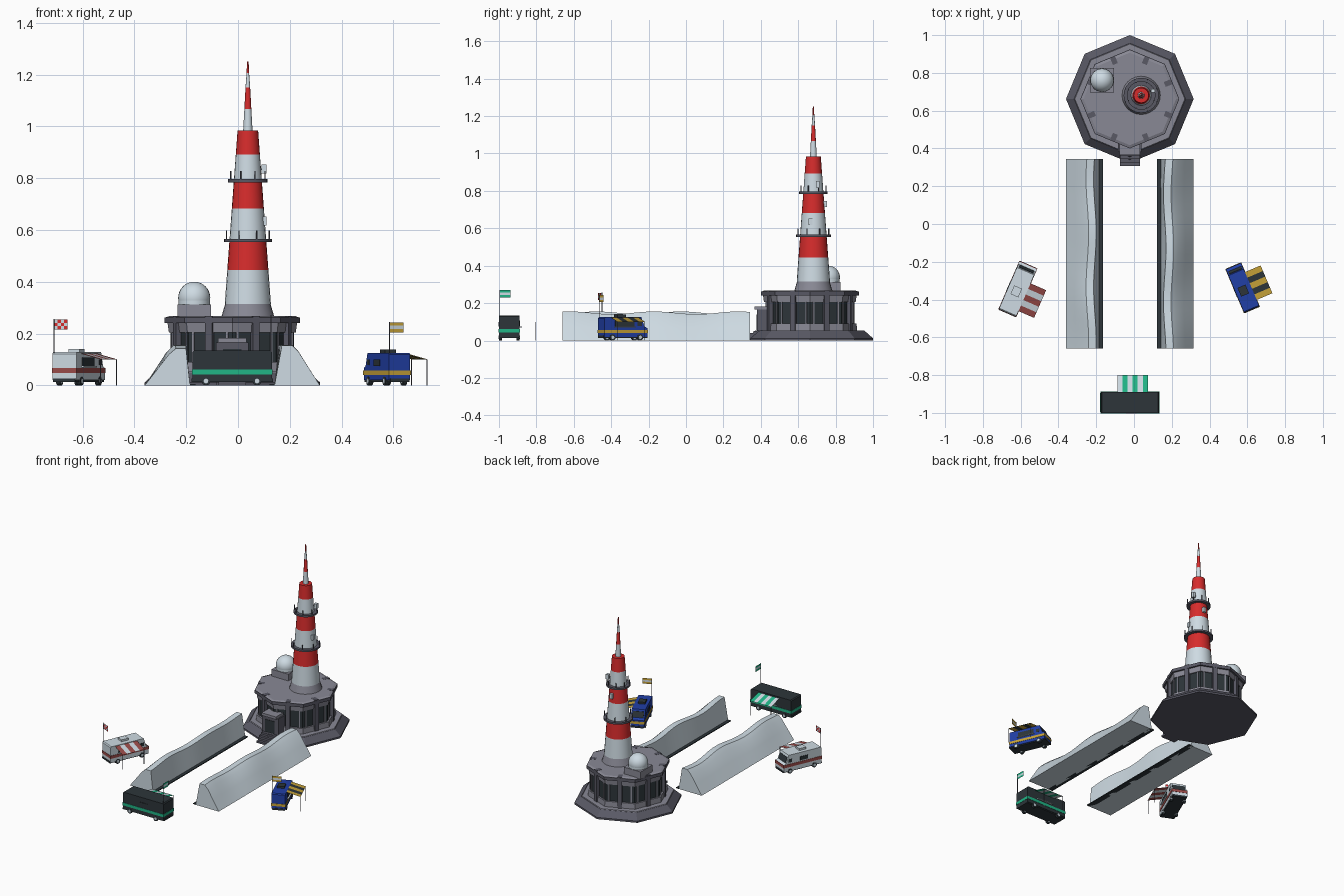
import bpy, bmesh, math
from mathutils import Matrix, Vector

cube = bpy.data.objects.get("Cube")
if cube:
    bpy.data.objects.remove(cube, do_unlink=True)


def material(name, r, g, b):
    m = bpy.data.materials.new(name)
    m.diffuse_color = (r, g, b, 1)
    m.use_nodes = True
    m.node_tree.nodes["Principled BSDF"].inputs["Base Color"].default_value = (r, g, b, 1)
    return m


WHITE = material("pale_white", .62, .71, .77)
RED = material("signal_red", .68, .025, .025)
STONE = material("stone_grey", .25, .25, .30)
SLATE = material("dark_slate", .10, .10, .13)
DARK = material("charcoal", .026, .036, .042)
BLUE = material("blue", .015, .05, .38)
GOLD = material("gold", .58, .37, .04)
TEAL = material("teal", .015, .46, .24)
WINE = material("wine_red", .32, .07, .065)


def finish(name, bm, mats, frame=None, smooth=False):
    bmesh.ops.recalc_face_normals(bm, faces=bm.faces)
    me = bpy.data.meshes.new(name)
    bm.to_mesh(me)
    bm.free()
    for m in mats:
        me.materials.append(m)
    if smooth:
        me.polygons.foreach_set("use_smooth", [True] * len(me.polygons))
        me.set_sharp_from_angle(angle=math.radians(35))
    ob = bpy.data.objects.new(name, me)
    bpy.context.collection.objects.link(ob)
    if frame:
        ob.matrix_world = frame
    return ob


def box(name, mat, x, y, z, frame=None):
    """Box from (low, high) ranges on each axis."""
    bm = bmesh.new()
    bmesh.ops.create_cube(bm, size=1)
    for v in bm.verts:
        v.co = Vector([a + (b - a) * (c + .5) for c, (a, b) in zip(v.co, (x, y, z))])
    return finish(name, bm, [mat], frame)


def cone(name, mat, cx, cy, z0, z1, r0, r1, sides=24):
    bm = bmesh.new()
    bmesh.ops.create_cone(bm, cap_ends=True, segments=sides, radius1=r0, radius2=r1, depth=z1 - z0,
                          matrix=Matrix.Translation((cx, cy, (z0 + z1) / 2)))
    return finish(name, bm, [mat], smooth=sides > 8)


def prism(name, mat, profile, y0, y1, frame=None):
    """Side profile of (x, z) points, extruded along y."""
    bm = bmesh.new()
    face = bm.faces.new([bm.verts.new((x, y0, z)) for x, z in profile])
    new = bmesh.ops.extrude_face_region(bm, geom=[face])["geom"]
    bmesh.ops.translate(bm, vec=(0, y1 - y0, 0), verts=[g for g in new if isinstance(g, bmesh.types.BMVert)])
    return finish(name, bm, [mat], frame)


def panel(name, mats, origin, u, v, nu, nv, rule, frame):
    """Flat grid of cells coloured by a rule."""
    bm = bmesh.new()
    o, u, v = Vector(origin), Vector(u), Vector(v)
    grid = [[bm.verts.new(o + u * i / nu + v * j / nv) for j in range(nv + 1)] for i in range(nu + 1)]
    for i in range(nu):
        for j in range(nv):
            f = bm.faces.new((grid[i][j], grid[i + 1][j], grid[i + 1][j + 1], grid[i][j + 1]))
            f.material_index = rule(i, j)
    return finish(name, bm, mats, frame)


# Octagonal station
BX, BY = -.022, .662
cone("plinth_foot", SLATE, BX, BY, 0, .012, .338, .338, 8)
cone("plinth", SLATE, BX, BY, .012, .05, .338, .295, 8)
cone("terrace", STONE, BX, BY, .05, .054, .293, .291, 8)
cone("lower_wall", STONE, BX, BY, .05, .09, .253, .25, 8)
cone("window_band", DARK, BX, BY, .09, .207, .238, .238, 8)
cone("upper_wall", STONE, BX, BY, .205, .24, .245, .25, 8)
cone("roof_slab", SLATE, BX, BY, .24, .262, .262, .262, 8)
cone("roof_deck", STONE, BX, BY, .262, .267, .258, .245, 8)
for i in range(8):
    turn = Matrix.Translation((BX, BY, 0)) @ Matrix.Rotation(math.pi / 8 + i * math.pi / 4, 4, "Z")
    box("wall_post", SLATE, (.2, .241), (-.014, .014), (.05, .268), turn)
    box("window_mullion", STONE, (.215, .225), (-.075, -.067), (.09, .207), turn)
    box("window_mullion", STONE, (.215, .225), (.067, .075), (.09, .207), turn)

# Entrance and steps
box("porch", SLATE, (BX - .063, BX + .063), (.38, .46), (.05, .165))
box("porch_roof", STONE, (BX - .055, BX + .055), (.365, .46), (.165, .183))
box("door", DARK, (BX - .035, BX + .035), (.377, .381), (.055, .14))
for i in range(4):
    box("step", SLATE, (BX - .053, BX + .053), (.307 + .018 * i, .4), (0, .013 * (i + 1)))

# Radar dome on its block
DX, DY = -.169, .761
box("dome_block", STONE, (DX - .064, DX + .064), (DY - .064, DY + .064), (.262, .313))
cone("dome_collar", WHITE, DX, DY, .313, .338, .061, .061)
bm = bmesh.new()
bmesh.ops.create_uvsphere(bm, u_segments=24, v_segments=16, radius=.062,
                          matrix=Matrix.Translation((DX, DY, .338)))
finish("dome", bm, [WHITE], smooth=True)

# Banded tower
TX, TY = .038, .681


def tower_radius(z):
    return .089 - (z - .315) * .0737


cone("tower_foot", STONE, TX, TY, .262, .32, .103, .086)
levels = [.315, .445, .56, .682, .79, .892, .984]
for i, (a, b) in enumerate(zip(levels, levels[1:])):
    cone("tower_band", (WHITE, RED)[i % 2], TX, TY, a, b, tower_radius(a), tower_radius(b))
for z, r in ((.56, .093), (.79, .076)):
    cone("gallery", SLATE, TX, TY, z - .006, z + .006, r, r)
    for i in range(8):
        a = math.pi / 8 + i * math.pi / 4
        cone("gallery_post", SLATE, TX + (r - .004) * math.cos(a), TY + (r - .004) * math.sin(a),
             z, z + .038, .003, .003, 6)
mast = [(.984, .018), (1.067, .0135), (1.15, .009), (1.205, .005), (1.25, .003)]
for i, ((a, ra), (b, rb)) in enumerate(zip(mast, mast[1:])):
    cone("mast_band", (WHITE, RED)[i % 2], TX, TY, a, b, ra, rb, 12)
for x, y, z in ((.1, .705, .835), (.045, .743, .73), (.1, .665, .635)):
    box("tower_antenna", WHITE, (x - .01, x + .01), (y - .01, y + .01), (z - .017, z + .017))
    box("antenna_arm", SLATE, sorted((x, TX)), (y - .003, y + .003) if y < .74 else (TY, y), (z - .003, z + .003))

# Snow banks, mirrored about the path
section = [(.338, 0), (.29, .068), (.25, .125), (.225, .148), (.185, .148), (.163, 0)]
for side in (-1, 1):
    bm = bmesh.new()
    rings = []
    steps = 20
    for i in range(steps + 1):
        t = i / steps
        lift = 1 + .05 * math.sin(t * 14 + side)
        sway = .007 * math.sin(t * 11 + 2 * side)
        rings.append([bm.verts.new((BX + side * (x + sway * z / .148), -.66 + 1.003 * t, z * lift))
                      for x, z in section])
    for a, b in zip(rings, rings[1:]):
        for k in range(len(section)):
            n = (k + 1) % len(section)
            bm.faces.new((a[k], a[n], b[n], b[k]))
    bm.faces.new(rings[0])
    bm.faces.new(rings[-1])
    finish("snow_bank", bm, [WHITE], smooth=True)
    box("path_edge", DARK, sorted((BX + side * .143, BX + side * .18)), (-.66, .343), (0, .006))


def truck(x, y, yaw, length, width, top, paint, trim, stripe, cab, awning_x, flag_z, flag_rule, flag_grid, vent):
    """Food truck: serving side on local +y, cab at local -x."""
    f = Matrix.Translation((x, y, 0)) @ Matrix.Rotation(math.radians(yaw), 4, "Z")
    h, w = length / 2, width / 2
    nose = [(-h, .066), (-h + .018, .075), (-h + .032, top - .012), (-h + .036, top)] if cab \
        else [(-h, top - .006), (-h + .006, top)]
    prism("truck_body", paint, [(-h, .02)] + nose + [(h - .006, top), (h, top - .006), (h, .02)], -w, w, f)
    box("truck_stripe", trim, (-h - .002, h + .002), (-w - .002, w + .002), stripe, f)
    box("truck_skirt", DARK, (-h - .003, h + .003), (-w + .004, w - .004), (.014, .026), f)
    for wx in (-h * .66, h * .62):
        for wy in (-w + .007, w - .007):
            bm = bmesh.new()
            for r, d in ((.017, .016), (.009, .018)):
                bmesh.ops.create_cone(bm, cap_ends=True, segments=16, radius1=r, radius2=r, depth=d,
                                      matrix=Matrix.Translation((wx, wy, .017)) @ Matrix.Rotation(math.pi / 2, 4, "X"))
            for face in bm.faces:
                face.material_index = all(v.co.x - wx < .012 and abs(v.co.z - .017) < .012 for v in face.verts)
            finish("wheel", bm, [DARK, WHITE], f, smooth=True)
    # Windows and roof vent
    box("serving_hatch", DARK, (awning_x - .055, awning_x + .055), (w - .002, w + .003), (.075, .107), f)
    box("counter", WHITE, (awning_x - .06, awning_x + .06), (w, w + .012), (.07, .074), f)
    box("rear_window", DARK, (-.02, .035), (-w - .003, -w + .002), (.075, .1), f)
    if cab:
        box("cab_window", DARK, (-h + .034, -h + .058), (-w - .002, w + .002), (.078, .1), f)
        prism("windscreen", DARK, [(-h + .016, .077), (-h + .019, .077), (-h + .032, .113), (-h + .029, .113)],
              -w + .008, w - .008, f)
        box("roof_vent", vent, (-.01, .04), (-.025, .02), (top, top + .013), f)
    # Striped awning on two poles
    panel("awning", [WHITE if paint is not BLUE else DARK, trim], (awning_x - .08, w, .124), (.16, 0, 0),
          (0, .09, -.024), 6 if not cab else 5, 1, lambda i, j: i % 2 if not cab else (i + 1) % 2, f)
    for px in (awning_x - .077, awning_x + .077):
        box("awning_pole", SLATE, (px - .0015, px + .0015), (w + .086, w + .089), (0, .1), f)
    # Flag
    box("flag_pole", SLATE, (h - .006, h - .003), (-w + .003, -w + .006), (top - .01, flag_z + .04), f)
    panel("flag", [WHITE, RED if paint is WHITE else trim], (h - .0045, -w + .004, flag_z), (0, .058, 0),
          (0, 0, .038), *flag_grid, flag_rule, f)


def striped(i, j):
    return j != 1


def checked(i, j):
    return (i + j) % 2


truck(BX, -.945, 0, .308, .11, .134, DARK, TEAL, (.043, .062), False, .015, .231, striped, (1, 3), DARK)
truck(-.615, -.344, -113.5, .277, .1, .128, WHITE, WINE, (.047, .067), True, .026, .216, checked, (4, 3), WHITE)
truck(.575, -.338, -67, .25, .088, .125, BLUE, GOLD, (.04, .057), True, .008, .205, striped, (1, 3), DARK)
